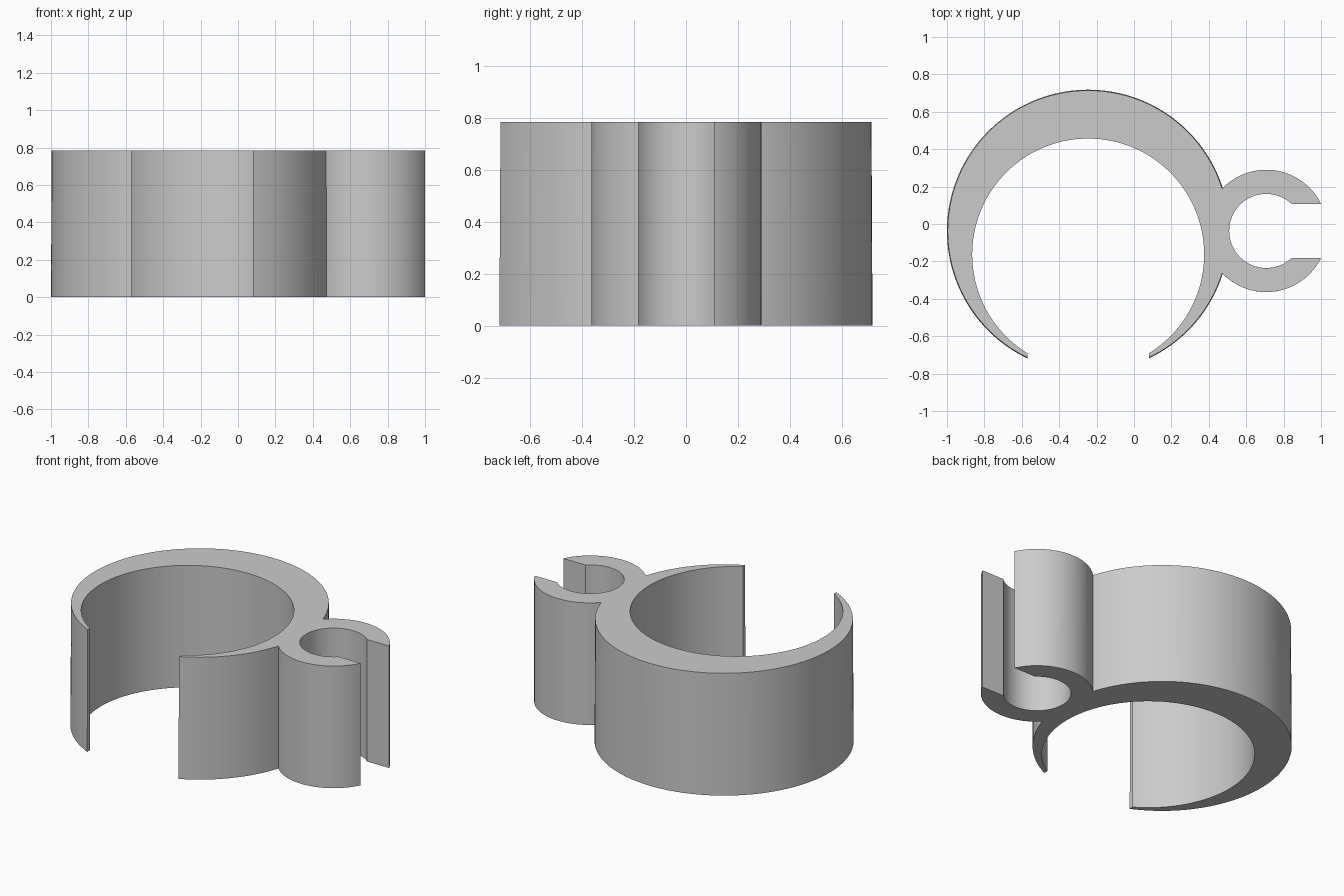
import bpy, bmesh
from math import acos, asin, cos, sin, pi, radians
from mathutils import Vector

if "Cube" in bpy.data.objects:
    bpy.data.objects.remove(bpy.data.objects["Cube"], do_unlink=True)

HEIGHT = 0.785
RING_CENTRE = Vector((-0.245, -0.037))
BORE_CENTRE = Vector((-0.245, -0.163))    # offset bore makes the crescent wall
CLIP_CENTRE = Vector((0.707, -0.037))
RING_R, BORE_R = 0.755, 0.62
CLIP_R, HOLE_R = 0.327, 0.198
RING_GAP, CLIP_GAP = 0.325, 0.145         # half widths of the two openings
DRAFT = 0.004                             # slight taper of the outer wall


def arc(centre, radius, start, end, steps):
    """Points along an arc, both ends included."""
    angles = [start + (end - start) * i / steps for i in range(steps + 1)]
    return [centre + radius * Vector((cos(a), sin(a))) for a in angles]


def outline(ring_r):
    """Closed counter-clockwise outline of the ring with its side clip."""
    dist = CLIP_CENTRE.x - RING_CENTRE.x
    along = (dist ** 2 + ring_r ** 2 - CLIP_R ** 2) / (2 * dist)
    join = acos(along / ring_r)
    clip_join = pi - acos((dist - along) / CLIP_R)
    ring_end = acos(RING_GAP / ring_r)
    bore_end = acos(RING_GAP / BORE_R)
    tip, hole_tip = asin(CLIP_GAP / CLIP_R), asin(CLIP_GAP / HOLE_R)

    points = arc(RING_CENTRE, ring_r, -ring_end, -join, 20)
    points += arc(CLIP_CENTRE, CLIP_R, -clip_join, -tip, 40)[1:]
    points += arc(CLIP_CENTRE, HOLE_R, 2 * pi - hole_tip, hole_tip, 56)
    points += arc(CLIP_CENTRE, CLIP_R, tip, clip_join, 40)
    points += arc(RING_CENTRE, ring_r, join, pi + ring_end, 100)[1:]
    points += arc(BORE_CENTRE, BORE_R, pi + bore_end, -bore_end, 120)
    return points


# Ring and clip as one lofted solid
bm = bmesh.new()
bottom = [bm.verts.new((p.x, p.y, 0)) for p in outline(RING_R)]
top = [bm.verts.new((p.x, p.y, HEIGHT)) for p in outline(RING_R - DRAFT)]
count = len(bottom)
for i in range(count):
    j = (i + 1) % count
    bm.faces.new((bottom[i], bottom[j], top[j], top[i]))

# Flat crescent caps; the normals must be known before triangulating
caps = [bm.faces.new(top), bm.faces.new(bottom[::-1])]
bm.normal_update()
bmesh.ops.triangulate(bm, faces=caps)
mesh = bpy.data.meshes.new("ring_with_side_clip")
bm.to_mesh(mesh)
bm.free()

# Plain grey material
grey = bpy.data.materials.new("light_grey")
grey.use_nodes = True
colour = (0.6, 0.6, 0.6, 1)
grey.diffuse_color = colour
grey.node_tree.nodes["Principled BSDF"].inputs["Base Color"].default_value = colour
mesh.materials.append(grey)

clip = bpy.data.objects.new("ring_with_side_clip", mesh)
bpy.context.collection.objects.link(clip)
bpy.ops.object.select_all(action="DESELECT")
clip.select_set(True)
bpy.context.view_layer.objects.active = clip
bpy.ops.object.shade_smooth_by_angle(angle=radians(30))
